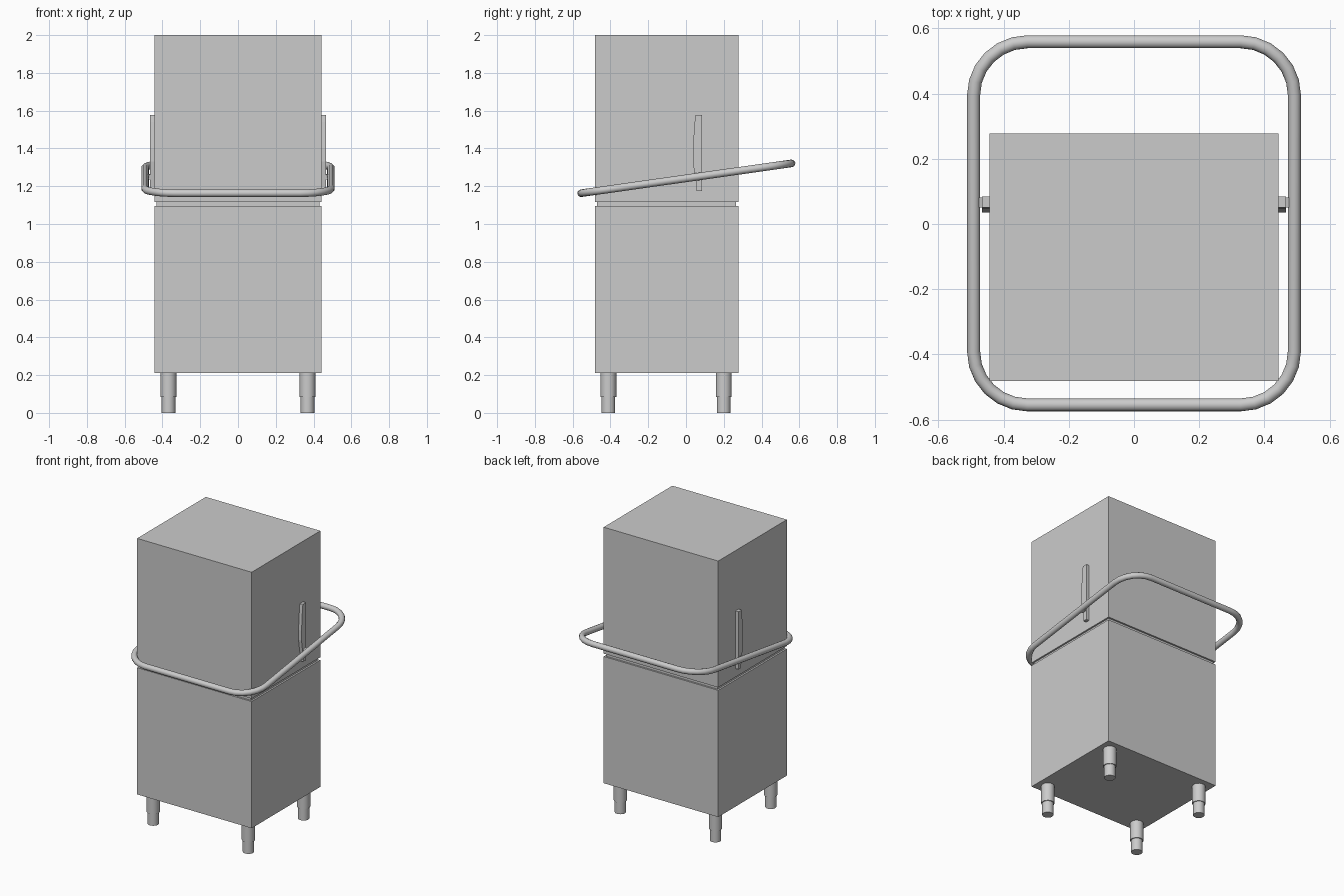
import bpy, bmesh, math

if "Cube" in bpy.data.objects:
    bpy.data.objects.remove(bpy.data.objects["Cube"])


def new_object(name, bm):
    bmesh.ops.recalc_face_normals(bm, faces=bm.faces)
    mesh = bpy.data.meshes.new(name)
    bm.to_mesh(mesh)
    bm.free()
    ob = bpy.data.objects.new(name, mesh)
    bpy.context.collection.objects.link(ob)
    return ob


def smooth(ob):
    bpy.ops.object.select_all(action='DESELECT')
    bpy.context.view_layer.objects.active = ob
    ob.select_set(True)
    bpy.ops.object.shade_smooth_by_angle(angle=math.radians(40))


def loft(name, rings):
    """Skin a closed solid through a stack of equal-length point rings."""
    bm = bmesh.new()
    loops = [[bm.verts.new(p) for p in ring] for ring in rings]
    n = len(loops[0])
    for a, b in zip(loops, loops[1:]):
        for i in range(n):
            j = (i + 1) % n
            bm.faces.new((a[i], a[j], b[j], b[i]))
    bm.faces.new(loops[0][::-1])
    bm.faces.new(loops[-1])
    return new_object(name, bm)


def rect(inset, z):
    x, y0, y1 = 0.443 - inset, -0.482 + inset, 0.277 - inset
    return [(-x, y0, z), (x, y0, z), (x, y1, z), (-x, y1, z)]


def circle(cx, cy, r, z, n=20):
    return [(cx + r * math.cos(2 * math.pi * i / n),
             cy + r * math.sin(2 * math.pi * i / n), z) for i in range(n)]


# Cabinet and hood, separated by a shallow groove
G = 0.012
loft("cabinet_and_hood", [rect(0, 0.21), rect(0, 1.096), rect(G, 1.096),
                          rect(G, 1.116), rect(0, 1.116), rect(0, 2.0)])

# Stepped legs
for side, x in (("left", -0.368), ("right", 0.368)):
    for end, y in (("front", -0.411), ("back", 0.2)):
        smooth(loft(f"{end}_{side}_leg", [
            circle(x, y, 0.036, 0), circle(x, y, 0.036, 0.083),
            circle(x, y, 0.042, 0.083), circle(x, y, 0.042, 0.215)]))

# Side levers and the pivots that carry the handle
profile = [(0.085, 1.175), (0.085, 1.578), (0.051, 1.578), (0.046, 1.54),
           (0.036, 1.40), (0.036, 1.33), (0.056, 1.20), (0.056, 1.175)]
for side, s in (("left", -1), ("right", 1)):
    loft(f"{side}_lever", [[(s * x, y, z) for y, z in profile]
                           for x in (0.44, 0.466)])
    pivot = [(0.05, 1.235), (0.082, 1.24), (0.082, 1.265), (0.05, 1.26)]
    loft(f"{side}_handle_pivot", [[(s * x, y, z) for y, z in pivot]
                                  for x in (0.46, 0.492)])

# Tilted wrap-around handle: rounded rectangle swept as a tube
TILT = math.atan2(0.079, 0.557)
HX, HY, R, STEPS = 0.492, 0.557 / math.cos(TILT), 0.165, 6
path = []
for k, (sx, sy) in enumerate(((1, 1), (-1, 1), (-1, -1), (1, -1))):
    for i in range(STEPS + 1):
        a = math.pi / 2 * (k + i / STEPS)
        path.append((sx * (HX - R) + R * math.cos(a),
                     sy * (HY - R) + R * math.sin(a), 0, 1))
curve = bpy.data.curves.new("handle", 'CURVE')
curve.dimensions = '3D'
curve.bevel_depth = 0.02
curve.bevel_resolution = 4
spline = curve.splines.new('POLY')
spline.points.add(len(path) - 1)
for point, co in zip(spline.points, path):
    point.co = co
spline.use_cyclic_u = True
handle = bpy.data.objects.new("handle", curve)
handle.location = (0, 0.002, 1.242)
handle.rotation_euler.x = TILT
bpy.context.collection.objects.link(handle)
bpy.context.view_layer.objects.active = handle
handle.select_set(True)
bpy.ops.object.convert(target='MESH')
smooth(bpy.context.view_layer.objects.active)
